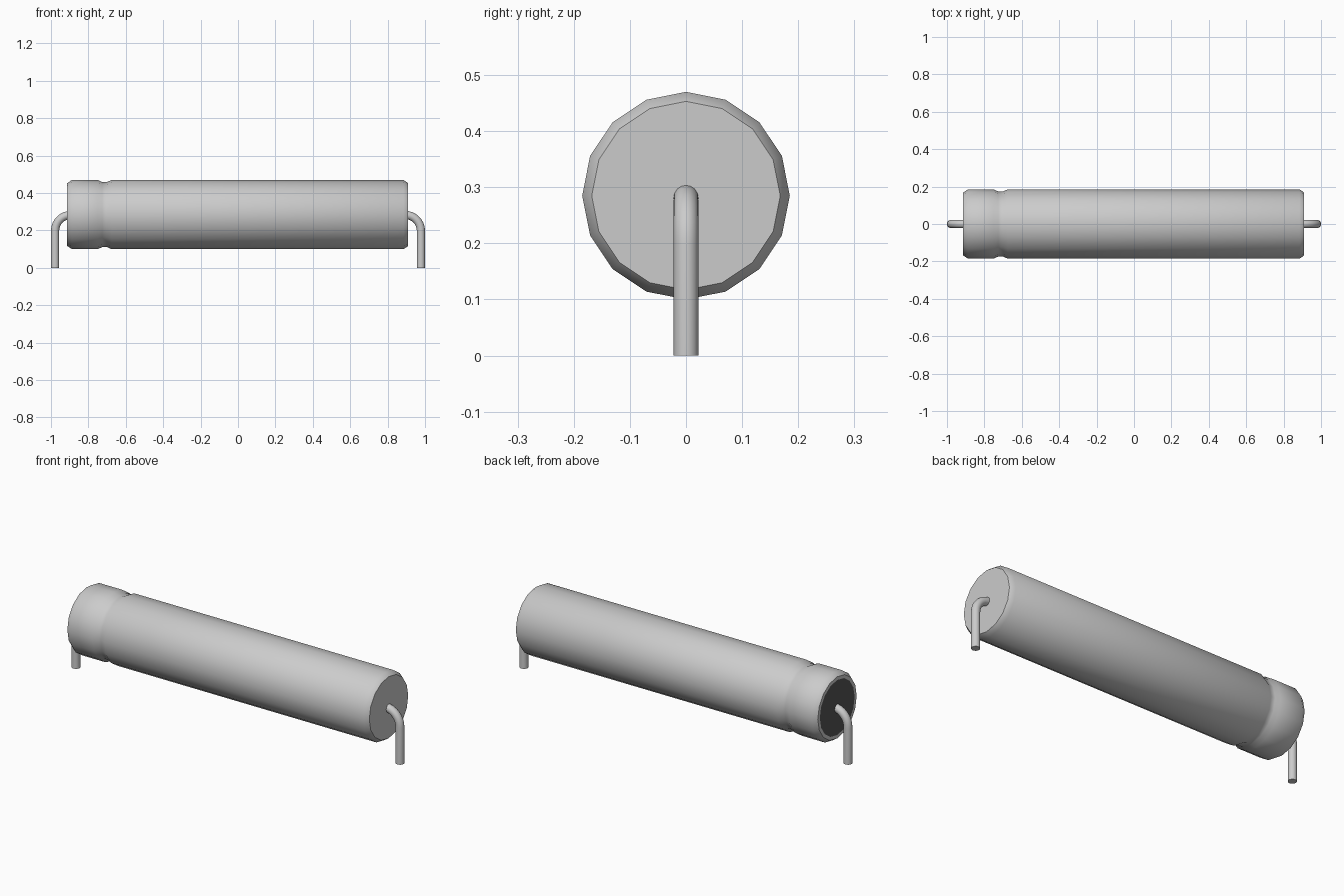
import bpy
import bmesh
import math
from mathutils import Vector

cube = bpy.data.objects.get("Cube")
if cube:
    bpy.data.objects.remove(cube, do_unlink=True)


def material(name, rgb, metallic=0.0):
    m = bpy.data.materials.new(name)
    m.diffuse_color = (*rgb, 1)
    m.use_nodes = True
    bsdf = m.node_tree.nodes["Principled BSDF"]
    bsdf.inputs["Base Color"].default_value = (*rgb, 1)
    return m


METAL = material("light grey metal", (0.6, 0.6, 0.6))
RUBBER = material("dark rubber", (0.09, 0.09, 0.09))
AXIS_Z = 0.285


def loft(name, stations, sides, mats, smooth):
    """Capped skin over rings; each station is (x, z, radius, heading in the xz plane)."""
    bm = bmesh.new()
    rings = []
    for x, z, r, heading in stations:
        normal = Vector((-math.sin(heading), 0, math.cos(heading)))
        ring = []
        for i in range(sides):
            a = 2 * math.pi * i / sides
            p = Vector((x, 0, z)) + r * (normal * math.cos(a) + Vector((0, 1, 0)) * math.sin(a))
            ring.append(bm.verts.new(p))
        rings.append(ring)
    for a, b in zip(rings, rings[1:]):
        for i in range(sides):
            j = (i + 1) % sides
            bm.faces.new((a[i], a[j], b[j], b[i]))
    first_cap = bm.faces.new(rings[0])
    bm.faces.new(rings[-1])
    first_cap.material_index = len(mats) - 1
    bmesh.ops.recalc_face_normals(bm, faces=bm.faces)
    mesh = bpy.data.meshes.new(name)
    bm.to_mesh(mesh)
    bm.free()
    for m in mats:
        mesh.materials.append(m)
    obj = bpy.data.objects.new(name, mesh)
    bpy.context.collection.objects.link(obj)
    bpy.ops.object.select_all(action='DESELECT')
    obj.select_set(True)
    bpy.context.view_layer.objects.active = obj
    bpy.ops.object.shade_smooth_by_angle(angle=math.radians(smooth))
    return obj


# Can: rubber seal in the end, chamfered rims, crimped groove
profile = [(-0.913, 0.15), (-0.913, 0.168), (-0.888, 0.185),
           (-0.75, 0.185), (-0.726, 0.174), (-0.700, 0.174), (-0.676, 0.185),
           (0.885, 0.185), (0.91, 0.168)]
loft("can_body", [(x, AXIS_Z, r, 0) for x, r in profile], 16, [METAL, RUBBER], 40)

# Wire leads: out of each end, round a bend and straight down
BEND, WIRE, STEPS = 0.085, 0.022, 8
for side, name in ((1, "left_lead"), (-1, "right_lead")):
    cx, cz = 0.978 - BEND, AXIS_Z - 0.002 - BEND
    path = []
    for i in range(STEPS + 1):
        t = math.pi / 2 * i / STEPS
        path.append((side * (cx + BEND * math.sin(t)), cz + BEND * math.cos(t), WIRE, -side * t))
    path.append((side * 0.978, 0.0, WIRE, -side * math.pi / 2))
    loft(name, path, 16, [METAL], 40)
